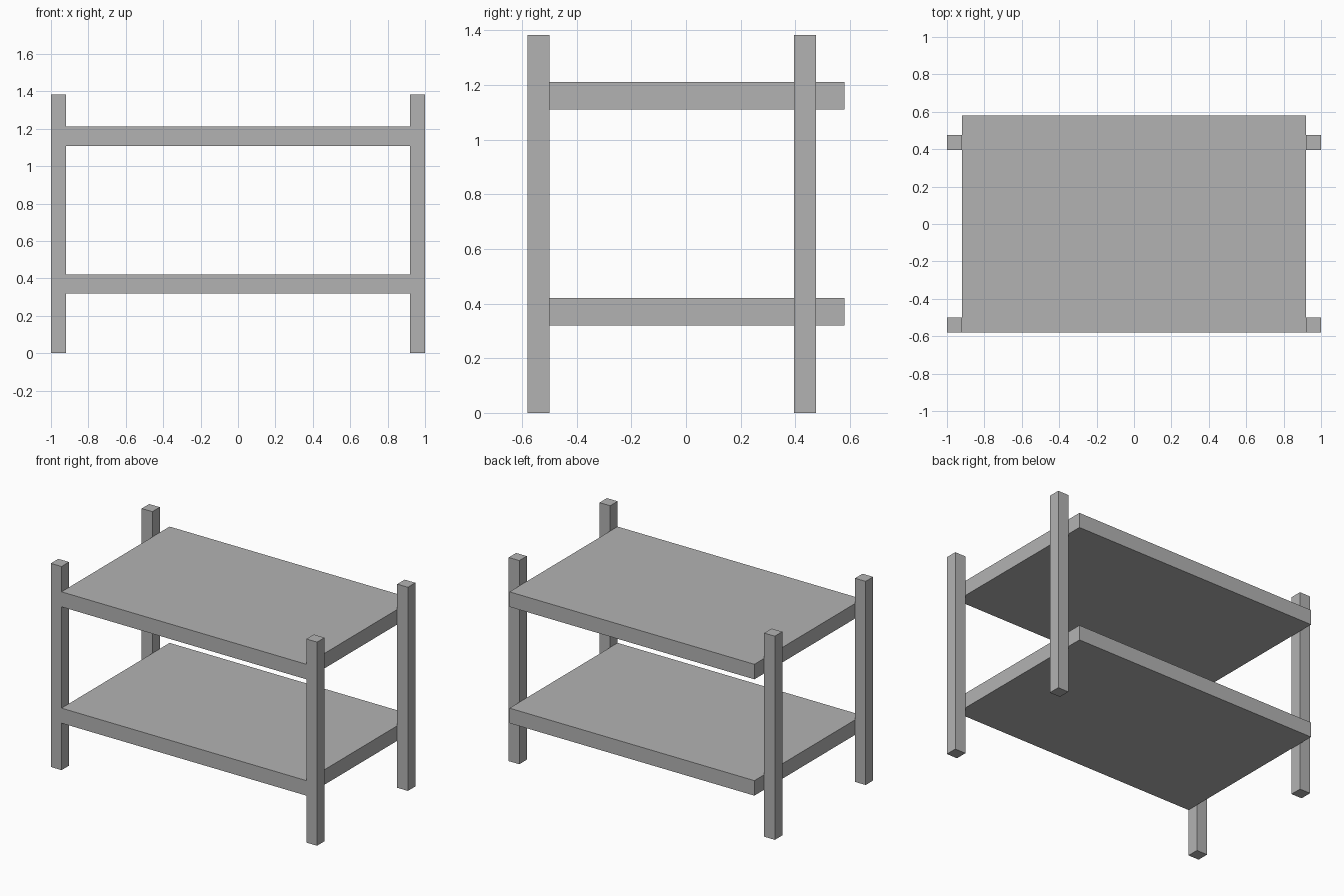
import bpy

cube = bpy.data.objects.get("Cube")
if cube:
    bpy.data.objects.remove(cube, do_unlink=True)

GREY = (0.45, 0.45, 0.45, 1)
grey = bpy.data.materials.new("plain grey")
grey.use_nodes = True
grey.diffuse_color = GREY
grey.node_tree.nodes["Principled BSDF"].inputs["Base Color"].default_value = GREY


def box(name, low, high):
    """Axis-aligned box between two opposite corners."""
    centre = [(a + b) / 2 for a, b in zip(low, high)]
    bpy.ops.mesh.primitive_cube_add(size=1, location=centre)
    obj = bpy.context.object
    obj.name = name
    obj.scale = [b - a for a, b in zip(low, high)]
    bpy.ops.object.transform_apply(location=False, rotation=False, scale=True)
    obj.data.materials.append(grey)
    return obj


HALF_WIDTH, HALF_DEPTH, HEIGHT = 1.0, 0.58, 1.383
POST, THICKNESS = 0.08, 0.102
inner = HALF_WIDTH - POST

# Shelf boards, spanning between the posts
for name, z in (("lower_shelf", 0.319), ("upper_shelf", 1.109)):
    box(name, (-inner, -HALF_DEPTH, z), (inner, HALF_DEPTH, z + THICKNESS))

# Corner posts: front pair flush with the boards, back pair set forward
for row, y in (("front", -HALF_DEPTH), ("back", 0.395)):
    for side, x in (("left", inner), ("right", -HALF_WIDTH)):
        box(f"{row}_{side}_post", (x, y, 0), (x + POST, y + POST, HEIGHT))
